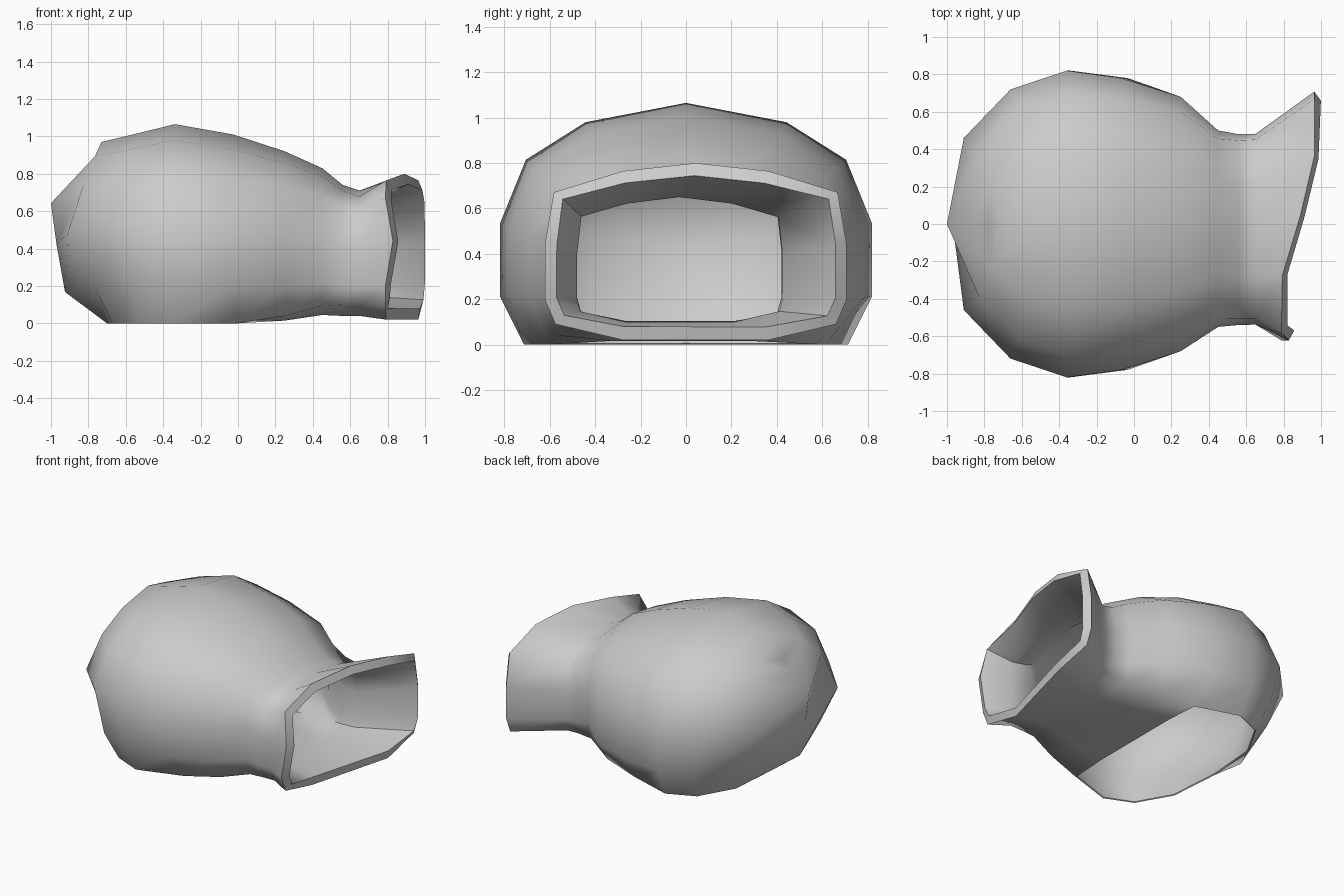
import bpy, bmesh
from math import radians

if "Cube" in bpy.data.objects:
    bpy.data.objects.remove(bpy.data.objects["Cube"])

# Half cross-sections (y, z as fractions), crown to floor: round body and boxy neck
BODY = [(0, 1), (.54, .92), (.86, .765), (1, .5), (1, .2), (.87, 0), (.45, 0)]
NECK = [(0, 1), (.48, .955), (.94, .835), (1, .54), (1, .23), (.93, .09), (.48, 0)]
BULGE = [.25, .4, .65, 1, .4, 0, 0]        # how far each height swells backwards
BACK_BULGE = [.25, .5, 1, .9, .75, 0, 0]   # same for the rearmost line

# x, half width, top z, bottom z, bulge, neck blend, y shift, rim narrowing
RINGS = [
    (-.70, 0, .84, 0, .30, 0, 0, 1),
    (-.67, .46, .97, 0, .24, 0, 0, .95),
    (-.53, .72, 1.01, 0, .13, 0, 0, 1),
    (-.33, .82, 1.065, 0, .03, 0, 0, 1),
    (-.01, .78, 1.01, 0, .06, .05, 0, .9),
    (.25, .68, .92, .015, 0, .3, 0, .92),
    (.45, .525, .83, .045, 0, .7, -.025, 1),
    (.56, .51, .74, .04, 0, .95, -.03, 1),
    (.65, .51, .71, .04, 0, 1, -.028, 1),
    (.876, .665, .80, .02, 0, 1, .043, 1),
]
FLOOR_FROM = 4   # the underside is open behind this ring

bm = bmesh.new()
rings = []
for i, (x, w, top, bot, bulge, m, shift, rim) in enumerate(RINGS):
    half = [(a[0] * (1 - m) + b[0] * m, a[1] * (1 - m) + b[1] * m, c)
            for a, b, c in zip(BODY, NECK, BULGE if i else BACK_BULGE)]
    half[5] = (half[5][0] * rim, half[5][1] if i > FLOOR_FROM else 0, 0)
    if i == FLOOR_FROM:
        half[6] = (half[6][0], .015, 0)
    ring = []
    for side, pts in ((1, half), (-1, half[:0:-1])):
        for fy, fz, c in pts:
            y = side * fy * w + shift
            slant = 0
            if i == len(RINGS) - 1:          # slanted mouth
                slant = max(-.088, min(.088, .3 * y))
                if side < 0 and fz == NECK[3][1]:
                    slant += .04
            ring.append(bm.verts.new((x - bulge * c + slant, y, bot + fz * (top - bot))))
    rings.append(ring)

# Skin between neighbouring rings, leaving out the open underside
n = len(rings[0])
for i, (a, b) in enumerate(zip(rings, rings[1:])):
    for k in range(n):
        if i < FLOOR_FROM and k in (5, 6, 7):
            continue
        j = (k + 1) % n
        bm.faces.new((a[k], a[j], b[j], b[k]))
bmesh.ops.remove_doubles(bm, verts=bm.verts[:], dist=.0005)
bmesh.ops.delete(bm, geom=[v for v in bm.verts if not v.link_faces], context='VERTS')
bmesh.ops.recalc_face_normals(bm, faces=bm.faces[:])
crown = max(bm.faces, key=lambda f: f.calc_center_median().z)
if crown.normal.z < 0:
    bmesh.ops.reverse_faces(bm, faces=bm.faces[:])

mesh = bpy.data.meshes.new("hollow_shell")
bm.to_mesh(mesh)
bm.free()
shell = bpy.data.objects.new("hollow_shell", mesh)
bpy.context.collection.objects.link(shell)

# Wall thickness grown inwards, tapering to a thin lip around the open underside
group = shell.vertex_groups.new(name="wall_weight")
for v in mesh.vertices:
    lip = v.co.z < .005 and v.co.x < .05
    group.add([v.index], .15 if lip else 1, 'REPLACE')
wall = shell.modifiers.new("wall", 'SOLIDIFY')
wall.thickness = .06
wall.offset = -1
wall.vertex_group = group.name
bpy.context.view_layer.objects.active = shell
shell.select_set(True)
bpy.ops.object.modifier_apply(modifier="wall")
bpy.ops.object.shade_smooth_by_angle(angle=radians(60))
